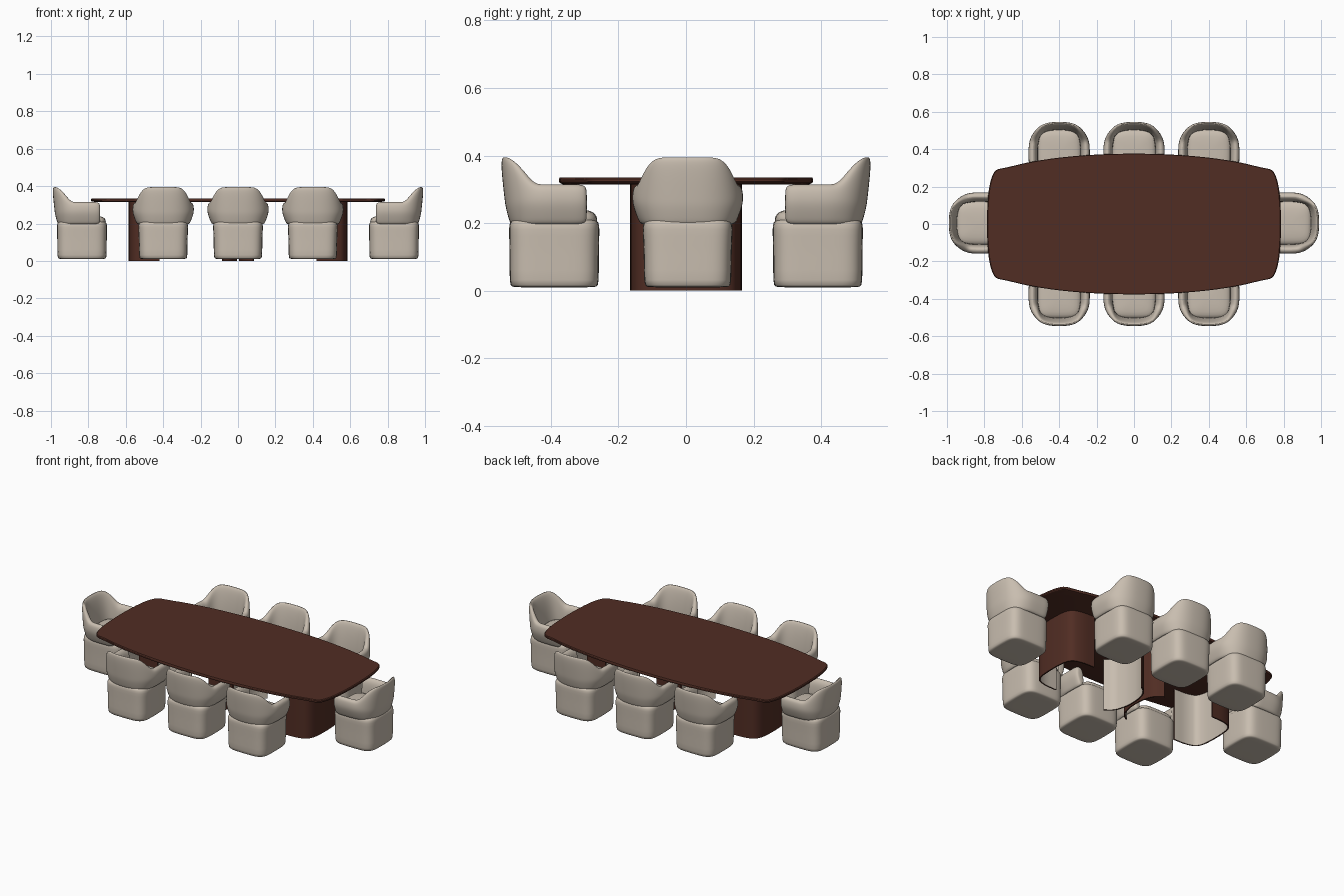
import bpy, bmesh, math

cube = bpy.data.objects.get("Cube")
if cube:
    bpy.data.objects.remove(cube, do_unlink=True)


def material(name, rgb):
    m = bpy.data.materials.new(name)
    m.use_nodes = True
    m.diffuse_color = (*rgb, 1)
    node = next(n for n in m.node_tree.nodes if n.type == 'BSDF_PRINCIPLED')
    node.inputs["Base Color"].default_value = (*rgb, 1)
    node.inputs["Roughness"].default_value = 0.7
    return m


wood = material("dark brown wood", (0.082, 0.026, 0.017))
fabric = material("beige fabric", (0.58, 0.51, 0.43))


def loft(name, rings, mats, closed=True, cap=True):
    """Skin equal-length rings of points; closed joins each ring's ends."""
    bm = bmesh.new()
    rows = [[bm.verts.new(p) for p in ring] for ring in rings]
    n = len(rows[0])
    for a, b in zip(rows, rows[1:]):
        for i in range(n if closed else n - 1):
            j = (i + 1) % n
            bm.faces.new((a[i], a[j], b[j], b[i]))
    if cap:
        bm.faces.new(rows[0][::-1])
        bm.faces.new(rows[-1])
    bmesh.ops.recalc_face_normals(bm, faces=bm.faces)
    mesh = bpy.data.meshes.new(name)
    bm.to_mesh(mesh)
    bm.free()
    for m in mats:
        mesh.materials.append(m)
    return mesh


def place(name, mesh, loc=(0, 0, 0), turn=0, subdiv=0, angle=40):
    ob = bpy.data.objects.new(name, mesh)
    bpy.context.collection.objects.link(ob)
    ob.location = loc
    ob.rotation_euler.z = turn
    if subdiv:
        mod = ob.modifiers.new("soften", 'SUBSURF')
        mod.levels = mod.render_levels = subdiv
    bpy.ops.object.select_all(action='DESELECT')
    ob.select_set(True)
    bpy.context.view_layer.objects.active = ob
    bpy.ops.object.shade_smooth_by_angle(angle=math.radians(angle))
    return ob


def power(v, e):
    return math.copysign(abs(v) ** e, v)


def rounded_ring(hx, hy, cy, z, n=4.5, count=32):
    ring = []
    for i in range(count):
        t = 2 * math.pi * i / count
        ring.append((hx * power(math.cos(t), 2 / n),
                     cy + hy * power(math.sin(t), 2 / n), z))
    return ring


# Chair skirt and seat cushion: stacked rounded squares (z, half x, half y, centre y)
skirt = [(.01, .105, .11, 0), (.011, .124, .126, 0), (.02, .13, .133, 0),
         (.1, .13, .132, 0), (.17, .133, .134, 0), (.195, .134, .134, 0),
         (.212, .125, .128, 0), (.216, .09, .09, 0)]
cushion = [(.19, .1, .1, .01), (.2, .118, .124, .005), (.22, .118, .122, .005),
           (.234, .108, .112, .005), (.242, .08, .085, 0), (.245, .03, .03, 0)]
skirt_mesh = loft("chair_skirt", [rounded_ring(a, b, c, z) for z, a, b, c in skirt], [fabric])
cushion_mesh = loft("seat_cushion", [rounded_ring(a, b, c, z) for z, a, b, c in cushion], [fabric])


# Chair shell: a wrap-around wall, low at the arms and high at the back
def shell_ring(x, y, nx, ny, shrink=1.0):
    s = min(1, max(0, (-y - .055) / .085))
    rise = s * s * (3 - 2 * s)
    h = .315 + .08 * rise
    thin = 1 - .3 * rise
    section = [(.2, .045), (.194, .026), (.215, .016), (.25, .003), (.275, 0),
               (.275 + (h - .275) * .65, .003), (h - .004, .01), (h + .003, .024),
               (h - .012, .04), (.25 + (h - .25) * .4, .048), (.215, .052)]
    mid = .255
    ring = []
    for z, inset in section:
        inset *= thin
        if shrink < 1:
            z = mid + (z - mid) * shrink
            inset = .025 + (inset - .025) * shrink
        lean = max(0, z - .27) * .14 * rise
        ring.append((x + nx * inset, y + ny * inset - lean, z))
    return ring


AX, AY, N = .165, .147, 2.5
rings = [shell_ring(AX - .01, .097, -1, 0, .7), shell_ring(AX - .006, .092, -1, 0, .95)]
rings += [shell_ring(AX - .02 * max(0, y), y, -1, 0) for y in (.07, .04)]
STEPS = 20
for i in range(STEPS + 1):
    t = math.pi * i / STEPS
    c, s = math.cos(t), math.sin(t)
    x, y = AX * power(c, 2 / N), -AY * abs(s) ** (2 / N)
    gx = power(x / AX, N - 1) / AX
    gy = power(y / AY, N - 1) / AY
    g = math.hypot(gx, gy)
    rings.append(shell_ring(x, y, -gx / g, -gy / g))
rings += [[(-x, y, z) for x, y, z in r] for r in rings[3::-1]]
shell_mesh = loft("chair_shell", rings, [fabric])


def chair(label, x, y, turn):
    for part, mesh, sub in (("skirt", skirt_mesh, 1), ("cushion", cushion_mesh, 1),
                            ("shell", shell_mesh, 2)):
        place(f"{label}_{part}", mesh, (x, y, 0), turn, sub, 60)


for label, x in (("right", -.4), ("middle", 0), ("left", .4)):
    chair(f"front_{label}_chair", x, -.39, 0)
    chair(f"back_{label}_chair", x, .39, math.pi)
chair("right_end_chair", -.834, .005, -math.pi / 2)
chair("left_end_chair", .834, .005, math.pi / 2)


# Table top: boat-shaped outline mirrored from one quarter
def smooth(points, closed, rounds):
    for _ in range(rounds):
        out = [] if closed else [points[0]]
        pairs = list(zip(points, points[1:] + points[:1]))
        for (ax, ay), (bx, by) in pairs if closed else pairs[:-1]:
            out += [(ax * .75 + bx * .25, ay * .75 + by * .25),
                    (ax * .25 + bx * .75, ay * .25 + by * .75)]
        points = out if closed else out + [points[-1]]
    return points


quarter = [(.786, .07), (.777, .19), (.757, .265), (.735, .293), (.68, .302),
           (.56, .332), (.37, .36), (.13, .376)]
half = quarter + [(-x, y) for x, y in quarter[::-1]]
outline = smooth(half + [(-x, -y) for x, y in half], True, 2)
layers = [(.315, .97), (.319, .995), (.323, 1), (.331, 1), (.335, .994)]
place("table_top", loft("table_top", [[(x * k, y * k, z) for x, y in outline]
                                      for z, k in layers], [wood]), angle=30)


# Pedestals: curved wooden walls with a pale lining on the hollow side
def pedestal(name, path, flip):
    pts = smooth(path, False, 3)
    thick = .008
    inner = []
    for i, (x, y) in enumerate(pts):
        ax, ay = pts[max(i - 1, 0)]
        bx, by = pts[min(i + 1, len(pts) - 1)]
        d = math.hypot(bx - ax, by - ay)
        inner.append((x - (by - ay) / d * thick, y + (bx - ax) / d * thick))
    rings = []
    for (x, y), (u, v) in zip(pts, inner):
        rings.append([(x * flip, y, 0), (x * flip, y, .318),
                      (u * flip, v, .318), (u * flip, v, 0)])
    mesh = loft(name, rings, [wood, fabric])
    # Side faces repeat in fours: outer, top, inner, bottom
    for i in range(len(mesh.polygons) - 2):
        if i % 4 == 2:
            mesh.polygons[i].material_index = 1
    place(name, mesh, angle=30)


end_path = [(.42, -.165), (.51, -.163), (.578, -.135), (.588, 0),
            (.578, .135), (.51, .163), (.42, .165)]
centre_path = [(.08, .165), (.03, .13), (.008, .06), (.004, 0),
               (.008, -.06), (.03, -.13), (.08, -.165)]
for side, flip in (("left", 1), ("right", -1)):
    pedestal(f"{side}_pedestal", end_path, flip)
    pedestal(f"centre_{side}_pedestal", centre_path, flip)
